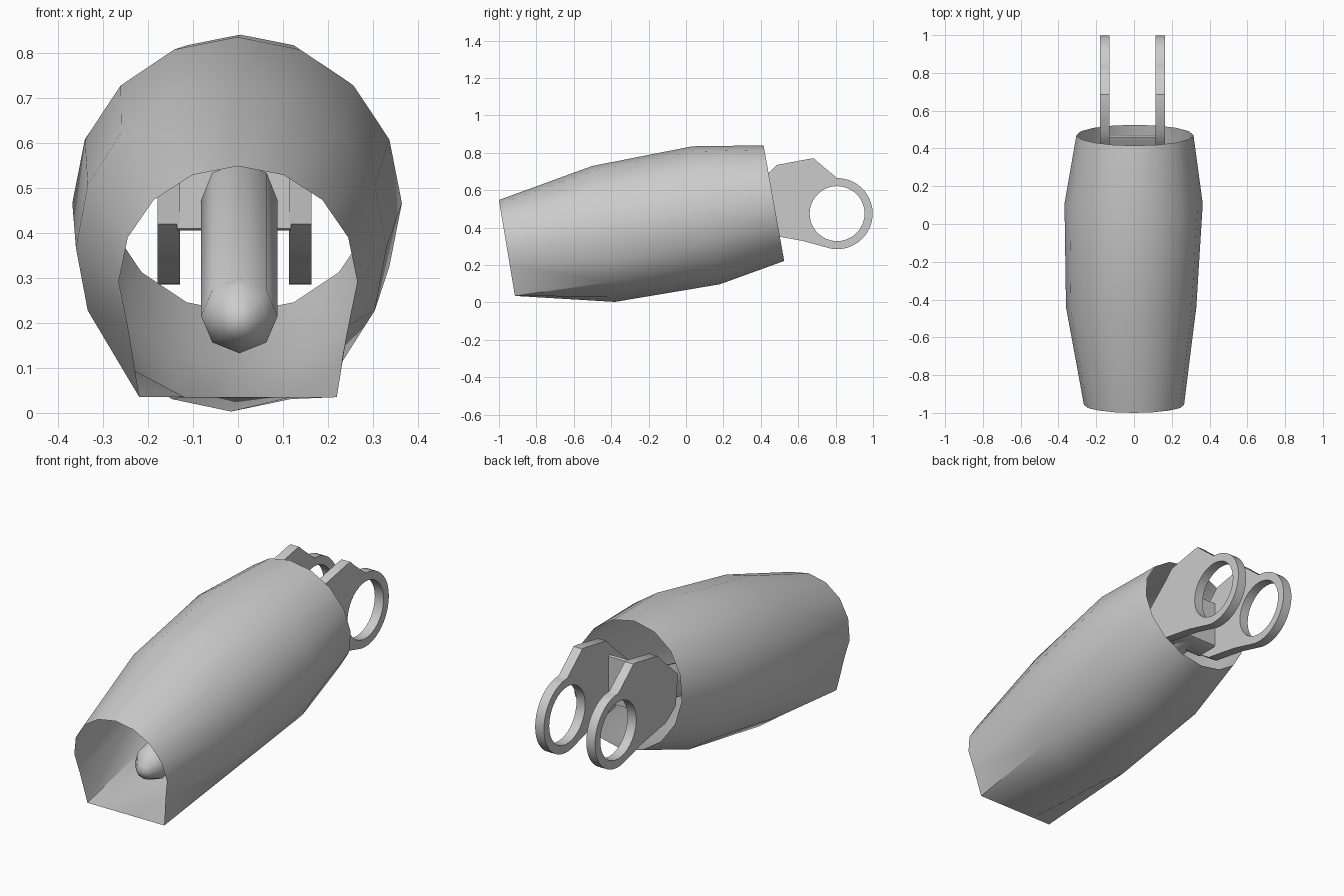
import bpy
import bmesh
import math
from mathutils import Matrix, Vector

cube = bpy.data.objects.get("Cube")
if cube:
    bpy.data.objects.remove(cube, do_unlink=True)

grey = bpy.data.materials.new("plain_grey")
grey.use_nodes = True
COLOUR = (0.6, 0.6, 0.6, 1)
grey.diffuse_color = COLOUR
grey.node_tree.nodes["Principled BSDF"].inputs["Base Color"].default_value = COLOUR


def finish(name, mesh, angle=40):
    """Link a mesh as a named part with smooth shading."""
    obj = bpy.data.objects.new(name, mesh)
    bpy.context.collection.objects.link(obj)
    mesh.materials.clear()
    mesh.materials.append(grey)
    bpy.ops.object.select_all(action='DESELECT')
    obj.select_set(True)
    bpy.context.view_layer.objects.active = obj
    bpy.ops.object.shade_smooth_by_angle(angle=math.radians(angle))
    return obj


def loft(name, rings, cap=False, angle=40):
    """Skin a list of equally long point rings."""
    bm = bmesh.new()
    loops = [[bm.verts.new(p) for p in ring] for ring in rings]
    n = len(loops[0])
    for a, b in zip(loops, loops[1:]):
        for i in range(n):
            j = (i + 1) % n
            bm.faces.new((a[i], a[j], b[j], b[i]))
    if cap:
        bm.faces.new(loops[0])
        bm.faces.new(loops[-1])
    bmesh.ops.recalc_face_normals(bm, faces=bm.faces)
    mesh = bpy.data.meshes.new(name)
    bm.to_mesh(mesh)
    bm.free()
    return finish(name, mesh, angle)


# Sleeve: open barrel of tilted rings, each given by top, bottom, x centre, x radius
SIDES = 16
sections = [
    ((-1.0, 0.548), (-0.915, 0.035), 0.0, 0.265),
    ((-0.5, 0.73), (-0.38, 0.003), -0.015, 0.345),
    ((0.035, 0.835), (0.18, 0.097), -0.002, 0.366),
    ((0.415, 0.84), (0.525, 0.222), 0.005, 0.31),
]
rings = []
for k, (top, bottom, cx, rx) in enumerate(sections):
    top, bottom = Vector(top), Vector(bottom)
    ring = []
    for i in range(SIDES):
        a = math.tau * i / SIDES
        x, t = rx * math.sin(a), (1 - math.cos(a)) / 2
        if k == 0 and t > 0.8:      # flattened underside at the mouth
            x, t = x * 1.17, 1.0
        p = top.lerp(bottom, t)
        ring.append((cx + x, p.x, p.y))
    rings.append(ring)
loft("sleeve", rings)

# Rod: eight-sided shaft with a chamfered, domed tip, rising to the rear
start, end = Vector((0.003, -0.72, 0.215)), Vector((0.003, 0.42, 0.49))
axis = (end - start).normalized()
side = Vector((1, 0, 0))
up = side.cross(axis)
rod_rings = []
for along, r in [(-0.075, 0.015), (-0.06, 0.042), (-0.03, 0.063), (0, 0.085),
                 ((end - start).length, 0.085)]:
    centre = start + axis * along
    rod_rings.append([centre + r * (side * math.cos(math.tau * i / 8)
                                    + up * math.sin(math.tau * i / 8))
                      for i in range(8)])
loft("rod", rod_rings, cap=True, angle=50)

# Fork prongs: flat plates ending in a ring eye
EYE, OUTER, INNER = Vector((0.808, 0.475)), 0.19, 0.147


def arc(radius, a0, a1, n):
    return [EYE + radius * Vector((math.cos(a), math.sin(a)))
            for a in (math.radians(a0 + (a1 - a0) * i / n) for i in range(n + 1))]


body = [(0.70, 0.755), (0.685, 0.77), (0.66, 0.768), (0.485, 0.735), (0.43, 0.68),
        (0.32, 0.58), (0.34, 0.42), (0.42, 0.365), (0.52, 0.348), (0.62, 0.33)]
outline = arc(OUTER, -100, 90, 28) + [Vector(p) for p in body]


def prong(name, x, thickness):
    curve = bpy.data.curves.new(name, 'CURVE')
    curve.dimensions = '2D'
    curve.fill_mode = 'BOTH'
    curve.extrude = thickness / 2
    for pts in (outline, arc(INNER, 0, 350, 35)):
        spline = curve.splines.new('POLY')
        spline.points.add(len(pts) - 1)
        for sp, p in zip(spline.points, pts):
            sp.co = (p[0], p[1], 0, 1)
        spline.use_cyclic_u = True
    helper = bpy.data.objects.new(name + "_outline", curve)
    bpy.context.collection.objects.link(helper)
    graph = bpy.context.evaluated_depsgraph_get()
    mesh = bpy.data.meshes.new_from_object(helper.evaluated_get(graph))
    bpy.data.objects.remove(helper, do_unlink=True)
    mesh.transform(Matrix(((0, 0, 1, x), (1, 0, 0, 0), (0, 1, 0, 0), (0, 0, 0, 1))))
    bm = bmesh.new()
    bm.from_mesh(mesh)
    bmesh.ops.remove_doubles(bm, verts=bm.verts, dist=0.0005)
    bmesh.ops.recalc_face_normals(bm, faces=bm.faces)
    bm.to_mesh(mesh)
    bm.free()
    finish(name, mesh)


prong("left_prong", 0.138, 0.05)
prong("right_prong", -0.154, 0.05)

# Bridge block joining the prongs to the rod
profile = [(0.34, 0.41), (0.35, 0.405), (0.46, 0.405), (0.47, 0.41),
           (0.47, 0.65), (0.46, 0.655), (0.37, 0.60), (0.34, 0.57)]
loft("bridge", [[(x, y, z) for y, z in profile] for x in (-0.135, 0.118)], cap=True)
